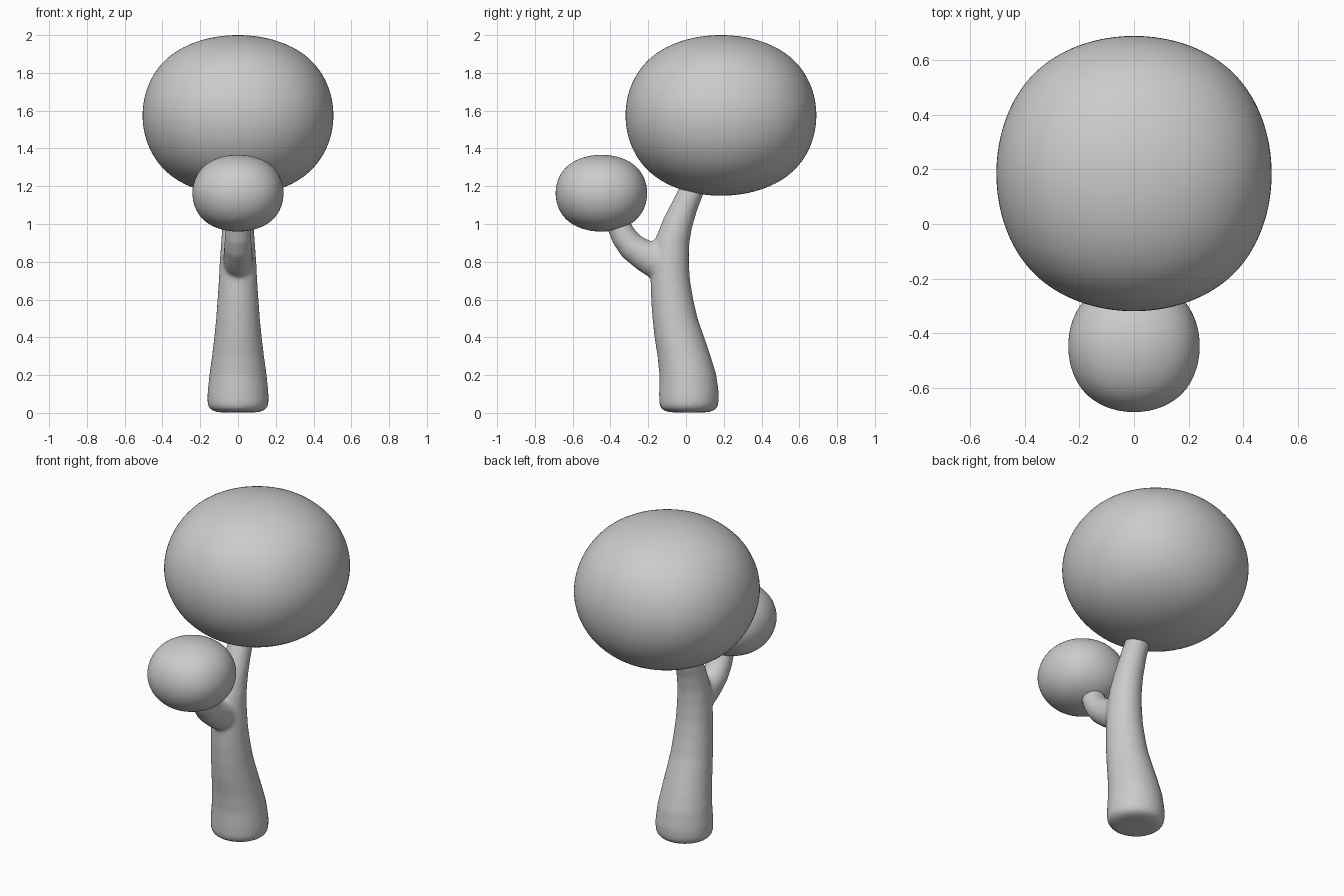
import bpy, bmesh, math
from mathutils import Vector

if "Cube" in bpy.data.objects:
    bpy.data.objects.remove(bpy.data.objects["Cube"])


def foliage(name, centre, half):
    # rounded blob: smoothed cube fitted to the wanted half sizes
    bm = bmesh.new()
    bmesh.ops.create_cube(bm, size=2)
    me = bpy.data.meshes.new(name)
    bm.to_mesh(me)
    bm.free()
    me.polygons.foreach_set("use_smooth", [True] * len(me.polygons))
    ob = bpy.data.objects.new(name, me)
    bpy.context.collection.objects.link(ob)
    ob.modifiers.new("round", "SUBSURF").levels = 5
    ob.modifiers["round"].render_levels = 5
    ob.location = centre
    ob.scale = [h / 0.8395 for h in half]
    return ob


def tube(bm, rings, n=32):
    # loft of (y, z, radius along path plane, radius in x, tilt in degrees)
    loops = []
    for y, z, r, rx, tilt in rings:
        t = math.radians(tilt)
        loops.append([bm.verts.new((rx * math.cos(a),
                                    y + r * math.sin(a) * math.cos(t),
                                    z + r * math.sin(a) * math.sin(t)))
                      for a in (2 * math.pi * i / n for i in range(n))])
    for a, b in zip(loops, loops[1:]):
        for i in range(n):
            j = (i + 1) % n
            bm.faces.new((a[i], a[j], b[j], b[i]))
    bm.faces.new(loops[0][::-1])
    bm.faces.new(loops[-1])


# trunk and side branch, fused into one skin
bm = bmesh.new()
tube(bm, [
    (0.015, 0.003, 0.105, 0.11, 0),
    (0.015, 0.018, 0.145, 0.148, 0),
    (0.015, 0.045, 0.157, 0.162, 0),
    (0.016, 0.10, 0.159, 0.162, 0),
    (0.010, 0.20, 0.151, 0.152, 0),
    (-0.010, 0.30, 0.141, 0.138, 0),
    (-0.035, 0.40, 0.132, 0.126, 0),
    (-0.058, 0.50, 0.120, 0.116, 0),
    (-0.073, 0.60, 0.112, 0.109, 0),
    (-0.083, 0.70, 0.105, 0.102, 0),
    (-0.084, 0.80, 0.100, 0.097, -3),
    (-0.074, 0.90, 0.092, 0.090, -10),
    (-0.045, 1.00, 0.080, 0.082, -20),
    (-0.005, 1.10, 0.070, 0.074, -22),
    (0.040, 1.20, 0.064, 0.068, -22),
    (0.060, 1.25, 0.060, 0.062, -22),
])
tube(bm, [
    (-0.10, 0.790, 0.100, 0.080, 65),
    (-0.18, 0.815, 0.092, 0.078, 65),
    (-0.235, 0.843, 0.081, 0.076, 58),
    (-0.290, 0.882, 0.074, 0.073, 48),
    (-0.330, 0.935, 0.068, 0.070, 34),
    (-0.360, 1.000, 0.062, 0.065, 24),
    (-0.380, 1.060, 0.058, 0.060, 18),
])
bmesh.ops.recalc_face_normals(bm, faces=bm.faces)
me = bpy.data.meshes.new("trunk")
bm.to_mesh(me)
bm.free()
trunk = bpy.data.objects.new("trunk", me)
bpy.context.collection.objects.link(trunk)
fuse = trunk.modifiers.new("fuse", "REMESH")
fuse.mode = "VOXEL"
fuse.voxel_size = 0.012
fuse.use_smooth_shade = True
soften = trunk.modifiers.new("soften", "SMOOTH")
soften.factor = 0.5
soften.iterations = 8

# crowns
foliage("main_crown", (0, 0.185, 1.575), (0.505, 0.505, 0.425))
foliage("small_crown", (0, -0.448, 1.163), (0.241, 0.242, 0.203))
